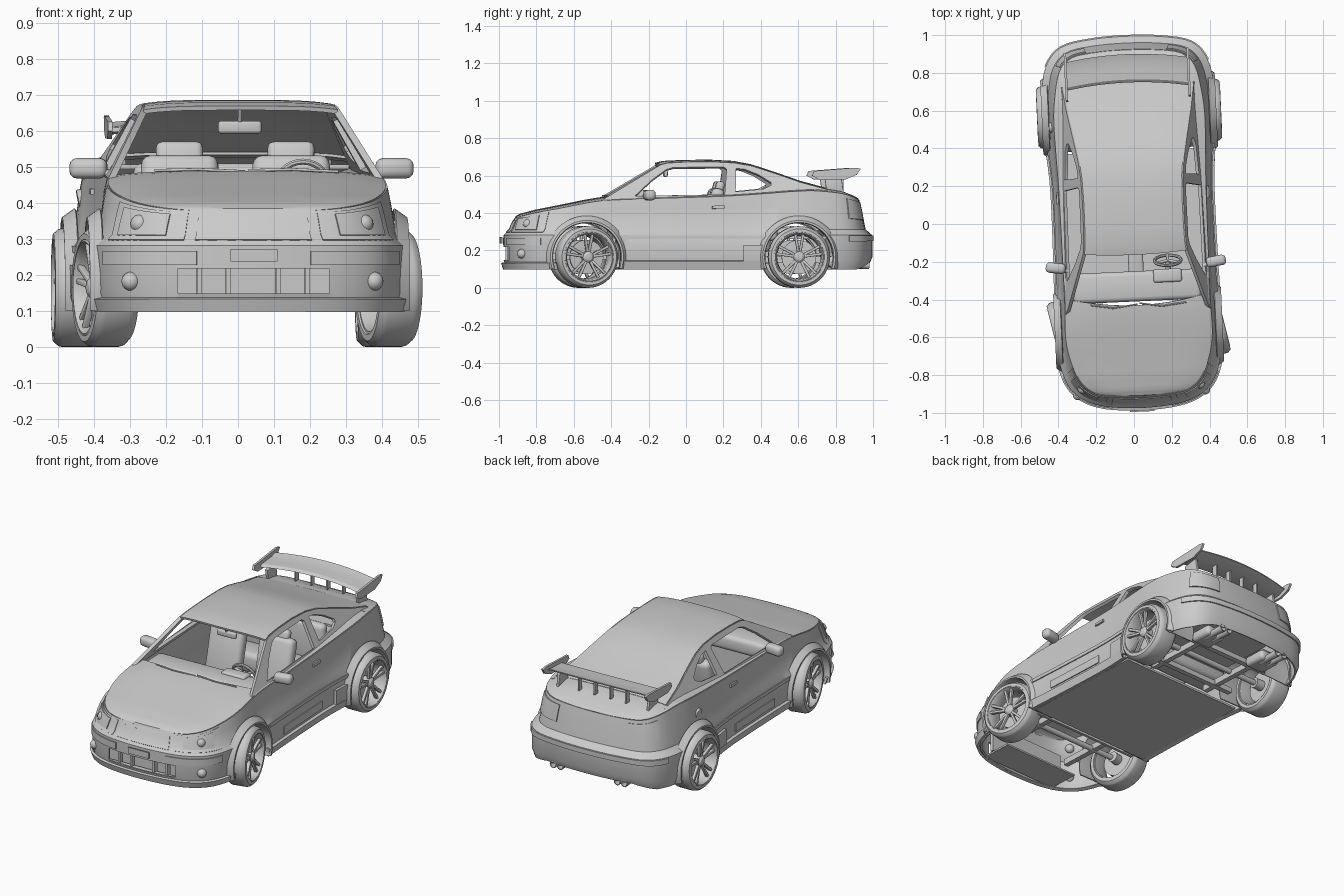
import bpy, bmesh, math
from mathutils import Matrix, Vector

if "Cube" in bpy.data.objects:
    bpy.data.objects.remove(bpy.data.objects["Cube"])
T, R, PI = Matrix.Translation, Matrix.Rotation, math.pi

def rx(a): return R(a, 4, 'X')
def rz(a): return R(a, 4, 'Z')
def scale(*s): return Matrix.Diagonal((*s, 1))
def steps(a, b, n): return [a + (b - a) * k / n for k in range(n + 1)]

# Helpers: every part is made as a mesh and its modifiers are baked
def baked(ob):
    return bpy.data.meshes.new_from_object(ob.evaluated_get(bpy.context.evaluated_depsgraph_get()))

def finish(name, me, mirror=False, thick=0, bevel=0, cut=None):
    ob = bpy.data.objects.new(name, me)
    bpy.context.collection.objects.link(ob)
    if mirror:
        ob.modifiers.new("mirror", 'MIRROR').merge_threshold = 0.0005
    if thick:
        m = ob.modifiers.new("thick", 'SOLIDIFY'); m.thickness, m.offset = thick, 0
    if bevel:
        m = ob.modifiers.new("bevel", 'BEVEL'); m.width, m.segments = bevel, 3
    if cut:
        m = ob.modifiers.new("cut", 'BOOLEAN'); m.object, m.solver = cut, 'EXACT'
    new = baked(ob)
    ob.modifiers.clear()
    ob.data = new
    new.polygons.foreach_set("use_smooth", [True] * len(new.polygons))
    new.set_sharp_from_angle(angle=math.radians(32))
    return ob

def from_bm(name, bm, **kw):
    bmesh.ops.recalc_face_normals(bm, faces=bm.faces)
    me = bpy.data.meshes.new(name)
    bm.to_mesh(me); bm.free()
    return finish(name, me, **kw)

def grid(name, rows, close=False, wrap=False, **kw):
    bm = bmesh.new()
    vs = [[bm.verts.new(p) for p in r] for r in rows]
    n, m = len(vs), len(vs[0])
    for i in range(n if wrap else n - 1):
        for j in range(m if close else m - 1):
            a, b = vs[i], vs[(i + 1) % n]
            bm.faces.new((a[j], b[j], b[(j + 1) % m], a[(j + 1) % m]))
    bmesh.ops.remove_doubles(bm, verts=bm.verts, dist=0.0003)
    return from_bm(name, bm, **kw)

def box(name, c, size, rot=Matrix(), **kw):
    bm = bmesh.new()
    bmesh.ops.create_cube(bm, size=1, matrix=T(c) @ rot @ scale(*size))
    return from_bm(name, bm, **kw)

def lathe(name, prof, M, n=40, **kw):
    grid(name, [[M @ Vector((x, r * math.cos(a), r * math.sin(a))) for x, r in prof]
                for a in steps(0, 2 * PI, n)[:-1]], close=True, wrap=True, **kw)

def curve_mesh(polys, dim='3D', r=0):
    cu = bpy.data.curves.new("path", 'CURVE')
    cu.dimensions, cu.bevel_depth, cu.use_fill_caps = dim, r, r > 0
    if dim == '2D': cu.fill_mode = 'BOTH'
    for pts in polys:
        sp = cu.splines.new('POLY')
        sp.points.add(len(pts) - 1)
        for q, p in zip(sp.points, pts): q.co = (*p, 0, 1) if len(p) == 2 else (*p, 1)
        sp.use_cyclic_u = dim == '2D'
    ob = bpy.data.objects.new("path", cu)
    bpy.context.collection.objects.link(ob)
    me = baked(ob)
    bpy.data.objects.remove(ob)
    return me

def tube(name, pts, r, **kw): finish(name, curve_mesh([pts], r=r), **kw)

def side_plate(name, polys, fx, thick):
    me = curve_mesh(polys, '2D')
    for v in me.vertices: v.co = (fx(v.co.y), v.co.x, v.co.y)
    finish(name, me, mirror=True, thick=thick)

# Half outline of the body: x, y at bumper level, then x, y, z of the shoulder
ST = [(0, -.97, 0, -.91, .37), (.19, -.955, .17, -.90, .377), (.305, -.915, .26, -.875, .385),
      (.375, -.85, .325, -.81, .40), (.415, -.75, .365, -.70, .42), (.432, -.62, .383, -.60, .44),
      (.43, -.50, .383, -.50, .458), (.42, -.36, .38, -.38, .47), (.415, -.10, .382, -.10, .477),
      (.415, .20, .385, .20, .487), (.43, .40, .392, .40, .50), (.455, .56, .395, .56, .512),
      (.455, .70, .385, .68, .515), (.425, .85, .355, .82, .50), (.345, .945, .29, .89, .48),
      (.19, .98, .17, .912, .472), (0, .99, 0, .92, .47)]

def station(s):
    i = min(int(s), 15); t = s - i
    def g(k):
        e = ST[-k if k < 0 else 32 - k if k > 16 else k]
        return e if 0 <= k <= 16 else (-e[0], e[1], -e[2], e[3], e[4])
    return [.5 * (2 * b + (c - a) * t + (2 * a - 5 * b + 4 * c - d) * t * t + (3 * b - a - 3 * c + d) * t ** 3)
            for a, b, c, d in zip(g(i - 1), g(i), g(i + 1), g(i + 2))]

def skin(s, l, off=0):
    x, y, X, Y, Z = station(s)
    lift = .03 * max(0, min(1, s - 13.5))
    lv = [(.97 * x, .985 * y, .10 + lift), (x, y, .15 + lift / 2), (x, y, .28)]
    lv += [(x + (X - x) * f, y + (Y - y) * f, .31 + (Z - .31) * h) for f, h in ((.5, 0), (.8, .65), (1, 1))]
    i = min(int(l), 4)
    a, b = station(max(s - .05, 0)), station(min(s + .05, 16))
    p = Vector(lv[i]).lerp(Vector(lv[i + 1]), l - i) + off * Vector((b[1] - a[1], a[0] - b[0], 0)).normalized()
    if s in (0, 16): p.x = 0
    return p

def patch(name, s0, s1, l0, l1, off, thick=.01):
    ls = [l0] + [k for k in range(1, 5) if l0 < k < l1] + [l1]
    grid(name, [[skin(s, l, off) for l in ls] for s in steps(s0, s1, max(2, int((s1 - s0) * 4)))],
         mirror=True, thick=thick)

# Body shell with wheel arches and front intake cut out
FY, RY, WZ = -.55, .585, .165
bm = bmesh.new()
for y in (FY, RY):
    for x in (-.44, .44):
        bmesh.ops.create_cone(bm, cap_ends=True, segments=48, radius1=.188, radius2=.188, depth=.34,
                              matrix=T((x, y, WZ)) @ R(PI / 2, 4, 'Y'))
bmesh.ops.create_cube(bm, size=1, matrix=T((0, -.95, .183)) @ scale(.42, .16, .07))
cutter = from_bm("arch_cutter", bm)
grid("body_shell", [[skin(s, l) for l in range(6)] for s in steps(0, 16, 64)], mirror=True, thick=.01, cut=cutter)
bpy.data.objects.remove(cutter)

# Bonnet and boot lid
def lid(name, s0, s1, yc, rise, crown):
    rows = []
    for s in steps(s0, s1, (s1 - s0) * 3):
        X, Y, Z = station(s)[2:]
        k = min(int(s - s0), len(yc) - 2); c = yc[k] + (yc[k + 1] - yc[k]) * (s - s0 - k)
        h = crown * min(1, abs(s - rise) / 3)
        rows.append([(X * f, c + (Y - c) * f * f, Z + h * (1 - f ** 5)) for f in steps(0, 1, 8)])
    grid(name, rows, mirror=True, thick=.008)
lid("bonnet", 0, 7, [-.91, -.905, -.88, -.80, -.70, -.60, -.51, -.43], 0, .014)
lid("boot_lid", 12, 16, [.66, .79, .87, .907, .92], 16, .022)

# Cabin: side frames with window openings, roof and rear glass in one sheet
def cabin_x(z): return .37 - .105 * (z - .47) / .19
ROOF = [(-.15, .653), (-.11, .663), (-.02, .668), (.12, .67), (.25, .663), (.34, .646), (.46, .607), (.60, .558), (.74, .52)]
frame = [(-.47, .455), (-.45, .475)] + ROOF + [(.74, .495), (.5, .49), (.2, .47)]
door_window = [(-.29, .487), (-.20, .57), (-.12, .628), (-.08, .64), (.19, .642), (.205, .63), (.19, .495)]
rear_window = [(.25, .51), (.255, .635), (.30, .63), (.37, .603), (.44, .56), (.44, .545), (.40, .525)]
side_plate("cabin_side", [frame, door_window, rear_window], cabin_x, .018)
grid("roof_and_rear_glass", [[(cabin_x(z) * f, y - (.012 if y < -.1 else 0) * (1 - f * f), z + .01 * (1 - f ** 4))
     for f in steps(0, 1, 8)] for y, z in ROOF], mirror=True, thick=.012)
grid("shoulder_strip", [[(X, Y, Z), (cabin_x(Z), Y, Z + .006)] for X, Y, Z in
     (station(s)[2:] for s in steps(6.6, 12.6, 24))], mirror=True, thick=.008)
for x in (-.13, .13):
    tube("wiper", [(x + .13, -.425, .487), (x, -.44, .493), (x - .12, -.42, .49)], .004)

# Trim, lamps and skirts that follow the body surface
for args in (("front_splitter", 0, 4.3, 0, .7, .016, .014), ("front_bumper_strip", .8, 3.6, 1.6, 1.9, .006),
             ("headlight_frame", 1.05, 3.6, 2.5, 4.75, .004), ("headlight_lens", 1.5, 3.2, 3.0, 4.5, .010),
             ("grille", 0, .85, 2.5, 4.4, .004), ("side_skirt", 6.9, 10, 0, .9, .012, .02),
             ("side_vent", 7.6, 8.9, 1.1, 1.45, .006), ("skirt_scoop", 9.4, 10, .8, 1.6, .010, .02),
             ("door_moulding", 7, 10.1, 1.85, 2.0, .006), ("door_handle", 8.72, 8.95, 4.0, 4.25, .01),
             ("tail_light", 13.2, 14.7, 3.5, 4.7, .006), ("rear_bumper_strip", 13, 16, 1.75, 2.0, .007)):
    patch(*args)
for s, l, r, name in ((2.4, 1.25, .026, "fog_light"), (2.5, 3.6, .026, "headlight_bulb")):
    bm = bmesh.new()
    bmesh.ops.create_uvsphere(bm, u_segments=20, v_segments=12, radius=r, matrix=T(skin(s, l)))
    from_bm(name, bm, mirror=True)
lathe("fuel_cap", [(-.01, .001), (.008, .001), (.008, .028), (-.01, .028)], T((-.413, .53, .41)) @ R(PI - .2, 4, 'Y'), 20)

# Wheel arch lips with inner liners
for y, d, name in ((FY, 0, "front_arch"), (RY, .018, "rear_arch")):
    prof = [(.188, .27), (.184, .43 + d), (.187, .442 + d), (.194, .442 + d), (.218, .408 + d)]
    grid(name, [[(x, y + r * math.cos(a), max(.1, WZ + r * math.sin(a))) for r, x in prof]
                for a in steps(-.33, PI + .33, 36)], mirror=True, thick=.006)

# Wheels, the front pair steered
def wheel(pre, x, y, w, steer):
    M, h = T((x, y, WZ)) @ rz(steer + (PI if x < 0 else 0)), w / 2
    lathe(pre + "_tyre", [(-h, .13), (-h, .148), (-h + .014, .162), (-h + .025, .165), (h - .025, .165),
                          (h - .014, .162), (h, .15), (h, .134), (h - .01, .128), (-h + .01, .126)], M, 48)
    lathe(pre + "_rim", [(-h + .005, .122), (-h + .005, .13), (h - .002, .134), (h + .001, .128), (h - .012, .12), (0, .116)], M, 48)
    lathe(pre + "_brake_disc", [(-.012, .03), (-.012, .092), (.004, .092), (.004, .03)], M)
    lathe(pre + "_hub", [(-h, .001), (-h, .03), (h - .018, .03), (h - .008, .018), (h - .006, .001)], M, 24)
    bm = bmesh.new()
    for k in range(10):
        A = M @ rx(2 * PI * (k // 2) / 5 + (k % 2 - .5) * .34) @ T((h - .022, 0, .072)) @ R(.1, 4, 'Y')
        bmesh.ops.create_cube(bm, size=1, matrix=A @ scale(.018, .015, .108))
    from_bm(pre + "_spokes", bm, bevel=.003)
for x, side in ((-1, "left"), (1, "right")):
    wheel("front_" + side, x * .393, FY, .12, .2)
    wheel("rear_" + side, x * .422, RY, .13, 0)

# Rear wing
foil = ((-.075, 0), (-.06, .012), (-.01, .016), (.04, .018), (.075, .028), (.075, .022), (.03, .004), (-.04, -.006))
grid("wing_blade", [[(x, .825 - .28 * x * x + a, .61 - .14 * x * x + b) for a, b in foil] for x in steps(0, .325, 10)],
     close=True, mirror=True)
side_plate("wing_end_plate", [[(.66, .60), (.67, .625), (.76, .632), (.89, .642), (.92, .637), (.90, .605), (.84, .58), (.70, .578)]],
           lambda z: .325, .013)

# Plain blocks: mirrored pairs first, then single parts
lean = rx(-.25)
for name, c, size, rot, bevel in (
        ("mirror_housing", (.425, -.215, .496), (.105, .055, .056), rz(.15), .02),
        ("wing_strut", (.285, .78, .548), (.016, .09, .09), rx(.15), .004),
        ("wing_post", (.05, .82, .565), (.008, .03, .085), rx(0), 0),
        ("wing_post", (.15, .82, .565), (.008, .03, .085), rx(0), 0),
        ("intake_bar", (.07, -.94, .183), (.014, .03, .08), rx(0), 0),
        ("intake_bar", (.15, -.935, .183), (.014, .03, .08), rx(0), 0),
        ("seat_cushion", (.155, -.01, .24), (.21, .24, .10), rx(0), .03),
        ("seat_back", (.155, .13, .385), (.215, .07, .30), lean, .028),
        ("headrest", (.155, .172, .535), (.13, .045, .07), lean, .018),
        ("chassis_rail", (.19, .60, .15), (.03, .46, .035), rx(0), 0),
        ("front_rail", (.20, -.57, .17), (.03, .40, .035), rx(0), 0),
        ("silencer", (.2, .82, .14), (.13, .14, .06), rx(0), .02)):
    box(name, c, size, rot, bevel=bevel, mirror=True)
for name, c, size, bevel in (
        ("number_plate", (0, -.99, .255), (.13, .008, .035), 0), ("radiator", (0, -.88, .20), (.50, .02, .16), 0),
        ("dashboard", (0, -.33, .435), (.68, .16, .09), .025), ("instrument_hood", (.165, -.28, .472), (.15, .07, .04), .012),
        ("firewall", (0, -.40, .28), (.70, .015, .34), 0), ("centre_console", (0, -.08, .21), (.08, .36, .16), .012),
        ("rear_bench", (0, .36, .25), (.56, .16, .12), .03), ("rear_bench_back", (0, .45, .38), (.54, .06, .26), .025),
        ("parcel_shelf", (0, .58, .50), (.66, .22, .012), 0), ("cabin_mirror", (0, -.11, .61), (.12, .02, .035), .008),
        ("floor_pan", (0, .01, .106), (.80, .75, .012), 0), ("front_undertray", (0, -.845, .108), (.50, .18, .01), 0),
        ("boot_floor", (0, .66, .27), (.50, .46, .015), 0),
        ("cross_member", (0, .45, .145), (.60, .03, .03), 0), ("cross_member", (0, .74, .145), (.60, .03, .03), 0)):
    box(name, c, size, bevel=bevel)

# Steering wheel, axles, exhausts and thin rods
M = T((.17, -.20, .45)) @ rx(.4) @ rz(PI / 2)
lathe("steering_wheel", [(.009 * math.cos(a), .07 + .009 * math.sin(a)) for a in steps(0, 5.5, 7)], M, 28)
for k in range(3):
    tube("steering_spoke", [(.17, -.20, .45), M @ Vector((0, .07 * math.sin(2.1 * k), -.07 * math.cos(2.1 * k)))], .008)
tube("steering_column", [(.17, -.20, .45), (.17, -.34, .39)], .014)
tube("cabin_mirror_stem", [(0, -.11, .62), (0, -.13, .66)], .006)
tube("mirror_arm", [(.36, -.235, .478), (.40, -.22, .485)], .012, mirror=True)
for y in (FY, RY):
    tube("axle", [(-.40, y, WZ), (.40, y, WZ)], .016)
for x in (.18, .225):
    lathe("exhaust_tip", [(-.12, .016), (.02, .021), (.02, .016), (-.1, .012)], T((x, .95, .122)) @ rz(PI / 2), 20, mirror=True)

# The whole car stands slightly turned
for ob in bpy.context.scene.objects:
    ob.data.transform(rz(.045))
